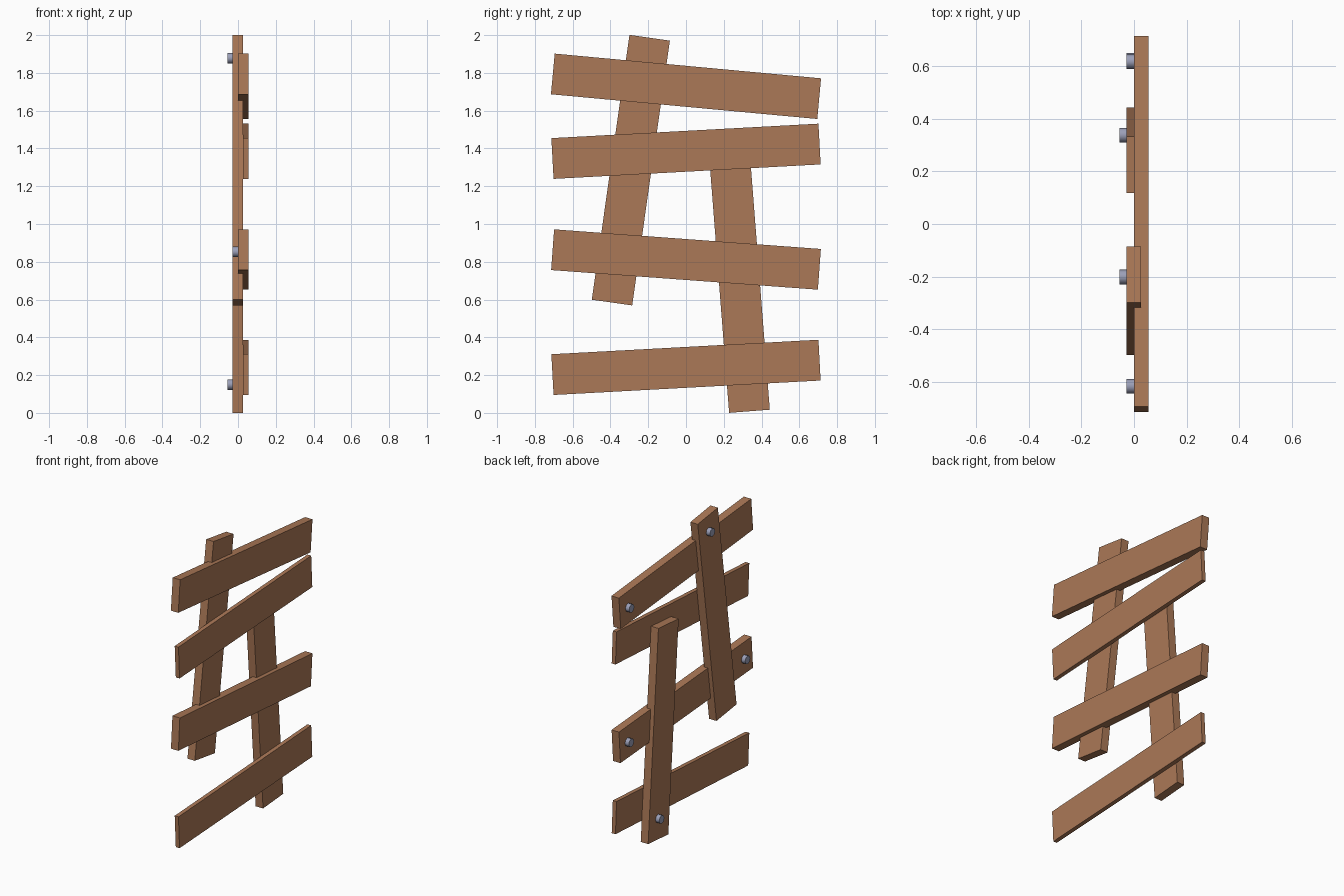
import bpy, math
from mathutils import Matrix

if "Cube" in bpy.data.objects:
    bpy.data.objects.remove(bpy.data.objects["Cube"])


def material(name, rgb):
    m = bpy.data.materials.new(name)
    m.diffuse_color = (*rgb, 1)
    m.use_nodes = True
    m.node_tree.nodes["Principled BSDF"].inputs["Base Color"].default_value = m.diffuse_color
    return m


wood = material("brown wood", (0.41, 0.19, 0.095))
steel = material("blue grey steel", (0.33, 0.35, 0.48))

LENGTH, WIDTH = 1.416, 0.216


def board(name, y, z, angle, x0, x1):
    """Board from x0 to x1, its long axis turned by angle from +y towards +z."""
    bpy.ops.mesh.primitive_cube_add(size=1)
    ob = bpy.context.object
    ob.name = name
    ob.data.transform(Matrix.Diagonal((x1 - x0, LENGTH, WIDTH, 1)))
    ob.location = ((x0 + x1) / 2, y, z)
    ob.rotation_euler.x = math.radians(angle)
    ob.data.materials.append(wood)


def bolt(name, y, z, back):
    """Bolt head standing 0.028 off the board's back face."""
    bpy.ops.mesh.primitive_cylinder_add(
        vertices=8, radius=0.028, depth=0.033,
        location=(back - 0.0115, y, z), rotation=(0, math.pi / 2, 0))
    ob = bpy.context.object
    ob.name = name
    ob.data.materials.append(steel)
    bpy.ops.object.shade_smooth_by_angle(angle=math.radians(50))


# Crossing planks: the first and third are thick, the others thin
board("top_plank", 0, 1.729, -5.3, 0, 0.055)
board("upper_plank", 0, 1.385, 3.1, 0.027, 0.055)
board("lower_plank", 0, 0.812, -4.2, 0, 0.055)
board("bottom_plank", 0, 0.241, 3.1, 0.027, 0.055)

# Leaning uprights behind the planks
board("left_upright", -0.292, 1.285, 90 - 8.1, -0.028, 0.027)
board("right_upright", 0.281, 0.7145, 90 + 4.45, -0.028, 0.027)

# Bolt heads on the back
bolt("left_upright_bolt", -0.202, 1.878, -0.028)
bolt("right_upright_bolt", 0.338, 0.15, -0.028)
bolt("top_plank_bolt", 0.618, 1.672, 0)
bolt("lower_plank_bolt_right", 0.622, 0.767, 0)
bolt("lower_plank_bolt_left", -0.617, 0.853, 0)
